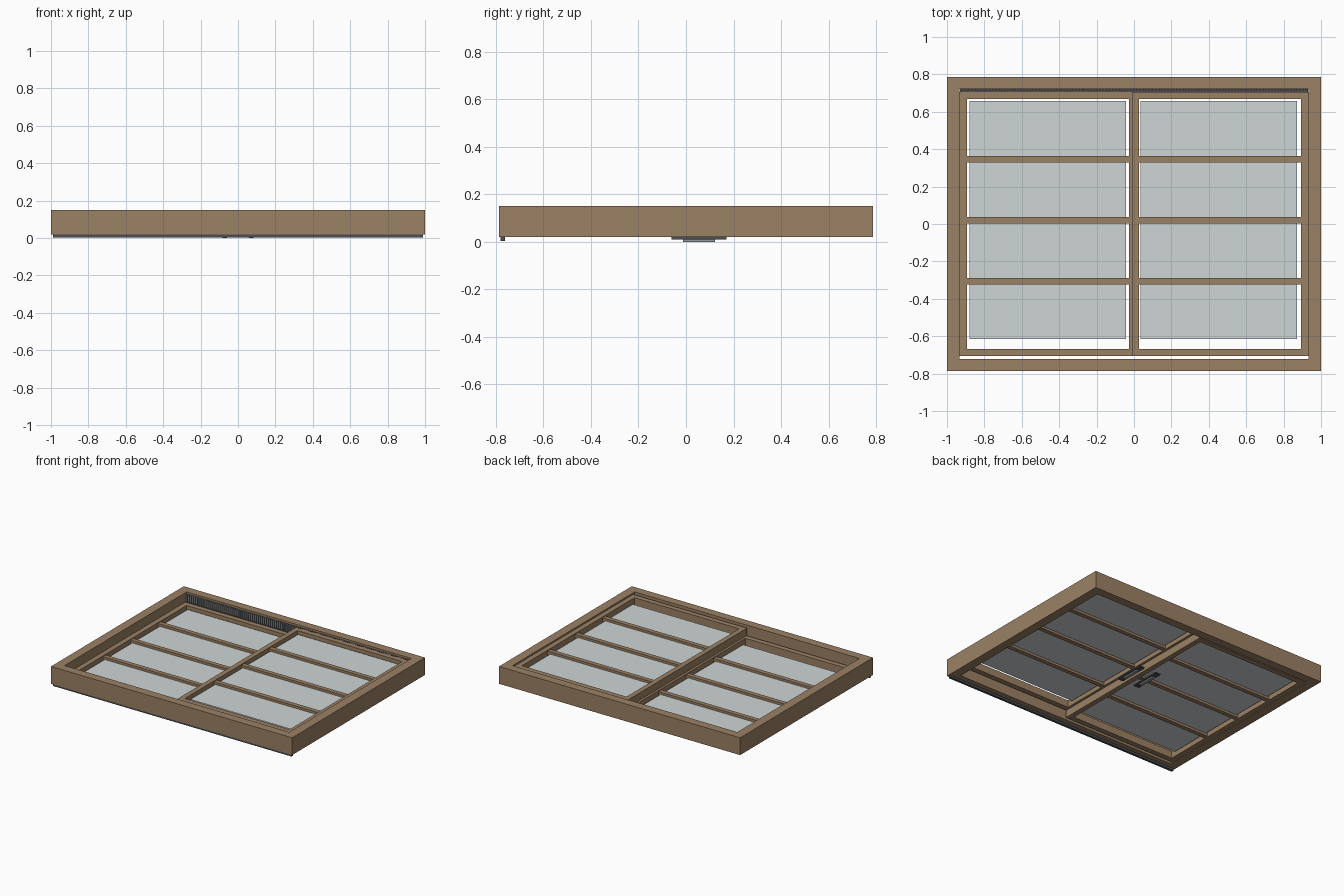
import bpy

if "Cube" in bpy.data.objects:
    bpy.data.objects.remove(bpy.data.objects["Cube"])

def material(name, color):
    m = bpy.data.materials.new(name)
    m.diffuse_color = color
    m.use_nodes = True
    m.node_tree.nodes["Principled BSDF"].inputs["Base Color"].default_value = m.diffuse_color
    return m

WOOD = material("wood", (0.33, 0.22, 0.13, 1))
GLASS = material("glass", (0.62, 0.66, 0.67, 1))
DARK = material("dark_metal", (0.07, 0.075, 0.085, 1))
GREY = material("grey_metal", (0.3, 0.31, 0.32, 1))

def box(name, x, y, z, mat):
    """Box from (min, max) ranges."""
    bpy.ops.mesh.primitive_cube_add(size=1, location=[(a + b) / 2 for a, b in (x, y, z)])
    o = bpy.context.object
    o.name = name
    o.scale = [b - a for a, b in (x, y, z)]
    bpy.ops.object.transform_apply(location=False, rotation=False, scale=True)
    o.data.materials.append(mat)
    return o

def frame(name, x, y, z, wx, wy, mat):
    """Rectangular ring of one mesh: lofted from outer and inner outlines."""
    def ring(dx, dy, h):
        return [(x[0] + dx, y[0] + dy, h), (x[1] - dx, y[0] + dy, h),
                (x[1] - dx, y[1] - dy, h), (x[0] + dx, y[1] - dy, h)]
    loops = [ring(0, 0, z[0]), ring(0, 0, z[1]), ring(wx, wy, z[1]), ring(wx, wy, z[0])]
    verts = [v for l in loops for v in l]
    faces = []
    for i in range(4):
        j = (i + 1) % 4
        for k in range(4):
            n = (k + 1) % 4
            faces.append((i * 4 + k, i * 4 + n, j * 4 + n, j * 4 + k))
    me = bpy.data.meshes.new(name)
    me.from_pydata(verts, [], faces)
    me.materials.append(mat)
    o = bpy.data.objects.new(name, me)
    bpy.context.collection.objects.link(o)
    return o

# outer casing
frame("outer_frame", (-1, 1), (-0.787, 0.787), (0.02, 0.15), 0.068, 0.064, WOOD)

# two sliding sashes on separate tracks, each with glass and three bars
def sash(label, x, z, glass_x):
    frame(label + "_sash", x, (-0.706, 0.706), z, 0.038, 0.039, WOOD)
    mid = (z[0] + z[1]) / 2
    for i in range(3):
        y = -0.306 + 0.326 * i
        box(f"{label}_glazing_bar_{i + 1}", (x[0] + 0.038, x[1] - 0.038),
            (y - 0.017, y + 0.017), (z[0] + 0.006, z[1] - 0.006), WOOD)
    box(label + "_glass", glass_x, (-0.615, 0.658), (mid - 0.004, mid + 0.004), GLASS)

sash("left", (-0.932, 0.012), (0.025, 0.08), (-0.88, -0.042))
sash("right", (-0.012, 0.932), (0.083, 0.138), (0.036, 0.872))

# ribbed track along the back wall
box("back_track_rail", (-0.93, 0.93), (0.706, 0.724), (0.075, 0.085), DARK)
box("back_track_plate", (-0.93, 0.93), (0.718, 0.724), (0.085, 0.135), DARK)
rib = box("back_track_ribs", (-0.93, -0.922), (0.711, 0.719), (0.085, 0.135), GREY)
arr = rib.modifiers.new("repeat", 'ARRAY')
arr.use_relative_offset = False
arr.use_constant_offset = True
arr.constant_offset_displace = (0.0164, 0, 0)
arr.count = 113

# strip under the front edge
box("front_drip_strip", (-0.99, 0.99), (-0.78, -0.762), (0.004, 0.02), DARK)

# pair of handles under the meeting stiles
for side, x in (("left", -0.07), ("right", 0.07)):
    box(side + "_handle_plate", (x - 0.022, x + 0.022), (-0.06, 0.17), (0.01, 0.02), DARK)
    box(side + "_handle_grip", (x - 0.012, x + 0.012), (-0.013, 0.122), (0, 0.01), GREY)
